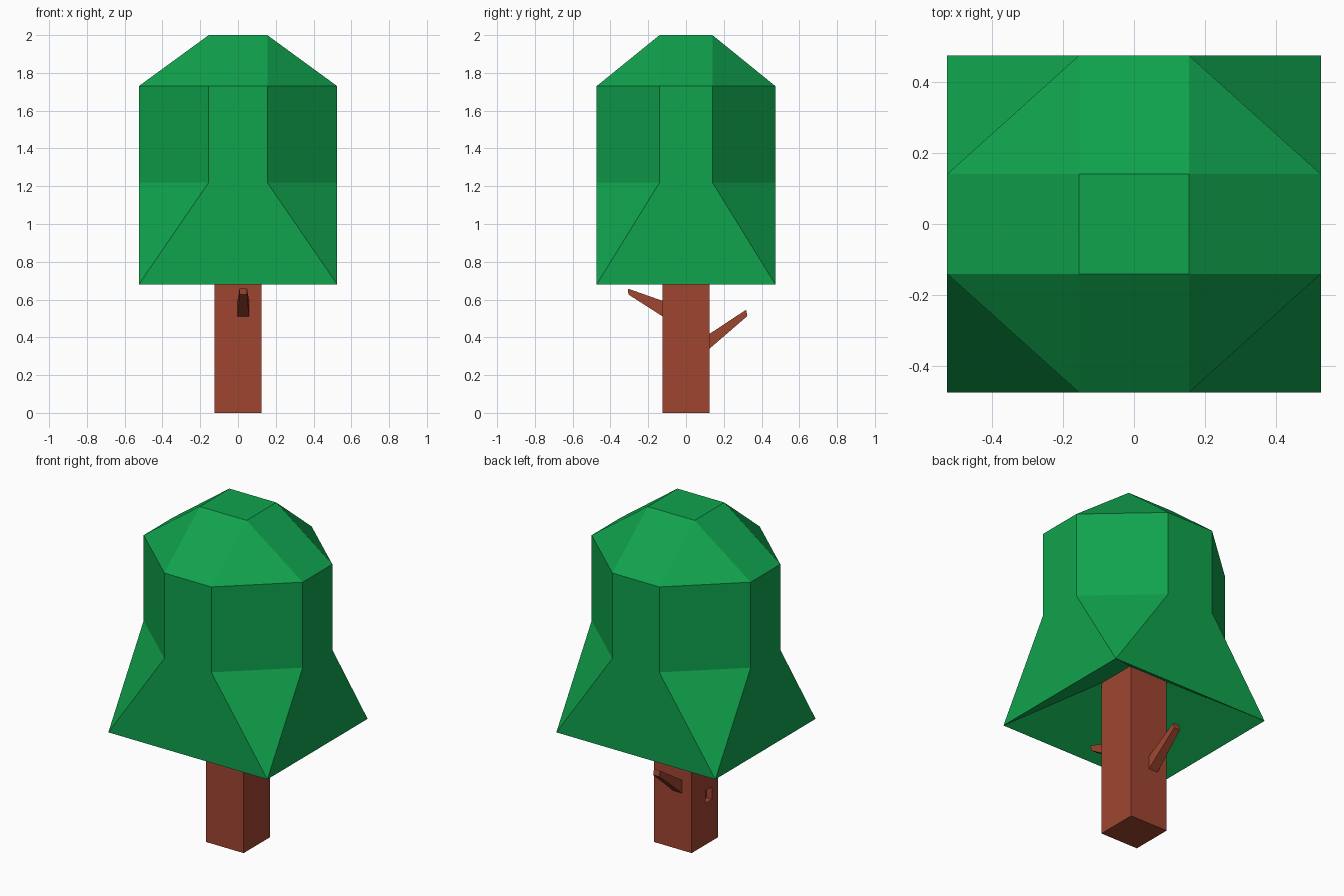
import bpy, bmesh
from mathutils import Vector

if "Cube" in bpy.data.objects:
    bpy.data.objects.remove(bpy.data.objects["Cube"])


def material(name, rgb):
    m = bpy.data.materials.new(name)
    m.diffuse_color = (*rgb, 1)
    m.use_nodes = True
    m.node_tree.nodes["Principled BSDF"].inputs["Base Color"].default_value = m.diffuse_color
    return m


GREEN = material("leaf green", (0.0052, 0.366, 0.074))
BROWN = material("bark brown", (0.345, 0.060, 0.030))


def make_object(name, bm, mat):
    bmesh.ops.recalc_face_normals(bm, faces=bm.faces)
    mesh = bpy.data.meshes.new(name)
    bm.to_mesh(mesh)
    bm.free()
    mesh.materials.append(mat)
    ob = bpy.data.objects.new(name, mesh)
    bpy.context.collection.objects.link(ob)
    return ob


def loft(name, start, end, mat):
    """Closed solid between two four-sided rings."""
    bm = bmesh.new()
    a = [bm.verts.new(p) for p in start]
    b = [bm.verts.new(p) for p in end]
    bm.faces.new(a)
    bm.faces.new(b)
    for i in range(4):
        j = (i + 1) % 4
        bm.faces.new((a[i], a[j], b[j], b[i]))
    return make_object(name, bm, mat)


def rect(hx, hy, z):
    return [(-hx, -hy, z), (hx, -hy, z), (hx, hy, z), (-hx, hy, z)]


def branch(name, x, side, low, high):
    """Tapered stub; low and high are its (base, tip) points as (y, z)."""
    def ring(i, half):
        (y0, z0), (y1, z1) = low[i], high[i]
        return [(x - half, side * y0, z0), (x + half, side * y0, z0),
                (x + half, side * y1, z1), (x - half, side * y1, z1)]
    return loft(name, ring(0, 0.031), ring(1, 0.02), BROWN)


# Trunk with a small knot hole on the left side
trunk = loft("trunk", rect(0.125, 0.125, 0), rect(0.125, 0.125, 1.0), BROWN)


def hole_ring(x, hy, hz):
    return [(x, -0.035 + sy * hy, 0.285 + sz * hz)
            for sy, sz in ((-1, -1), (1, -1), (1, 1), (-1, 1))]


cutter = loft("knot_cutter", hole_ring(-0.16, 0.034, 0.04),
              hole_ring(-0.09, 0.028, 0.034), BROWN)
cutter.hide_render = True
cut = trunk.modifiers.new("knot", "BOOLEAN")
cut.operation = "DIFFERENCE"
cut.object = cutter
bpy.context.view_layer.objects.active = trunk
bpy.ops.object.modifier_apply(modifier=cut.name)
bpy.data.objects.remove(cutter)

# Two broken branches, front and back
branch("front_branch", 0.028, -1, [(0.115, 0.505), (0.305, 0.627)],
       [(0.115, 0.59), (0.308, 0.658)])
branch("back_branch", -0.031, 1, [(0.115, 0.332), (0.325, 0.513)],
       [(0.115, 0.412), (0.318, 0.546)])

# Foliage: rectangular skirt, eight-sided body, faceted cap, hollow underside
W, D, w, d = 0.525, 0.473, 0.155, 0.14


def octagon(z):
    return [(-w, -D, z), (w, -D, z), (W, -d, z), (W, d, z),
            (w, D, z), (-w, D, z), (-W, d, z), (-W, -d, z)]


bm = bmesh.new()
base = [bm.verts.new(p) for p in rect(W, D, 0.68)]
low = [bm.verts.new(p) for p in octagon(1.22)]
high = [bm.verts.new(p) for p in octagon(1.73)]
top = [bm.verts.new(p) for p in rect(w, d, 2.0)]
peak = bm.verts.new((0, 0, 1.02))
bm.faces.new(top)
for i in range(8):
    j = (i + 1) % 8
    bm.faces.new((low[i], low[j], high[j], high[i]))
for k in range(4):
    n, a, b, c = (k + 1) % 4, 2 * k, 2 * k + 1, (2 * k + 2) % 8
    bm.faces.new((base[k], base[n], low[b], low[a]))
    bm.faces.new((base[n], low[c], low[b]))
    bm.faces.new((high[a], high[b], top[n], top[k]))
    bm.faces.new((high[b], high[c], top[n]))
    bm.faces.new((base[n], base[k], peak))
make_object("foliage", bm, GREEN)
